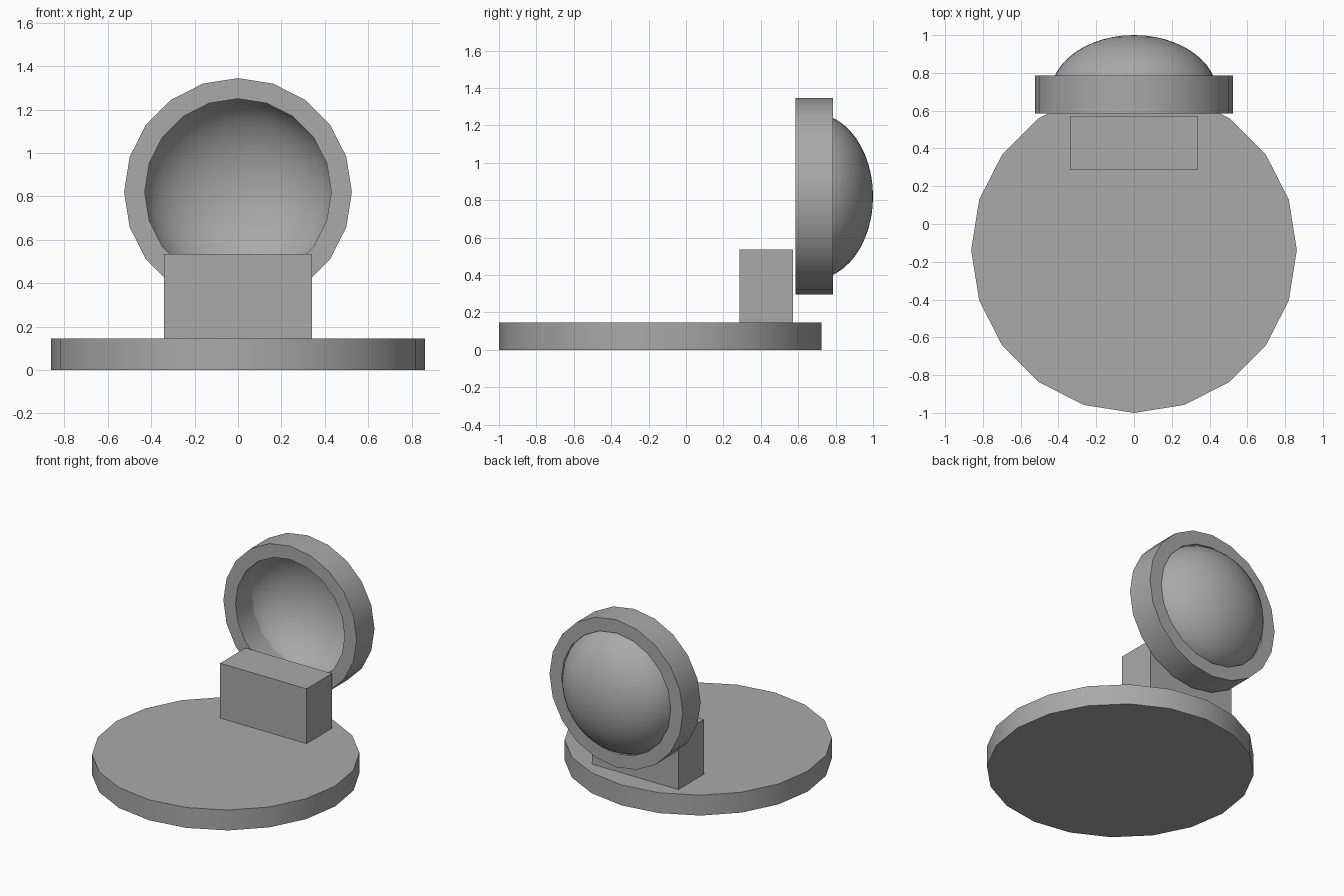
import bpy
import bmesh
from math import pi, sin, cos
from mathutils import Matrix, Vector

cube = bpy.data.objects.get("Cube")
if cube:
    bpy.data.objects.remove(cube, do_unlink=True)

# One plain grey for every part
grey = bpy.data.materials.new("plain grey")
grey.use_nodes = True
colour = (0.4, 0.4, 0.4, 1)
grey.diffuse_color = colour
grey.node_tree.nodes["Principled BSDF"].inputs["Base Color"].default_value = colour


def finish(obj, name):
    obj.name = obj.data.name = name
    obj.data.materials.append(grey)
    bpy.ops.object.select_all(action="DESELECT")
    obj.select_set(True)
    bpy.context.view_layer.objects.active = obj
    bpy.ops.object.shade_smooth_by_angle()


def lathe(name, profile, sides, centre, closed=False):
    """Turn a (radius, depth) profile around an axis that points to the back."""
    bm = bmesh.new()
    verts = [bm.verts.new((r, 0, d)) for r, d in profile]
    pairs = list(zip(verts, verts[1:]))
    if closed:
        pairs.append((verts[-1], verts[0]))
    edges = [bm.edges.new(p) for p in pairs]
    bmesh.ops.spin(bm, geom=verts + edges, cent=(0, 0, 0), axis=(0, 0, 1),
                   angle=2 * pi, steps=sides)
    bmesh.ops.remove_doubles(bm, verts=bm.verts, dist=0.0005)
    bmesh.ops.recalc_face_normals(bm, faces=bm.faces)
    bm.transform(Matrix.Rotation(-pi / 2, 4, "X"))
    # Keep the normals of an open shell pointing away from its axis
    if not closed and sum(f.normal.y for f in bm.faces) < 0:
        bmesh.ops.reverse_faces(bm, faces=bm.faces)
    mesh = bpy.data.meshes.new(name)
    bm.to_mesh(mesh)
    bm.free()
    obj = bpy.data.objects.new(name, mesh)
    bpy.context.collection.objects.link(obj)
    obj.location = Vector(centre)
    finish(obj, name)


# Round base plate
bpy.ops.mesh.primitive_cylinder_add(vertices=20, radius=0.862, depth=0.145,
                                    location=(0, -0.138, 0.0725))
finish(bpy.context.object, "base_plate")

# Block standing in front of the ring
bpy.ops.mesh.primitive_cube_add(size=1, location=(0, 0.428, 0.34))
block = bpy.context.object
block.scale = (0.68, 0.286, 0.39)
bpy.ops.object.transform_apply(location=False, rotation=False, scale=True)
finish(block, "support_block")

# Upright ring with a square section
lathe("ring", [(0.43, -0.1), (0.525, -0.1), (0.525, 0.1), (0.43, 0.1)],
      20, (0, 0.685, 0.82), closed=True)

# Flattened dome shell bulging out of the back of the ring
steps = 12
arc = [i * pi / 2 / steps for i in range(steps + 1)]
lathe("dome_shell", [(0.443 * cos(a), 0.315 * sin(a)) for a in arc],
      40, (0, 0.685, 0.82))
